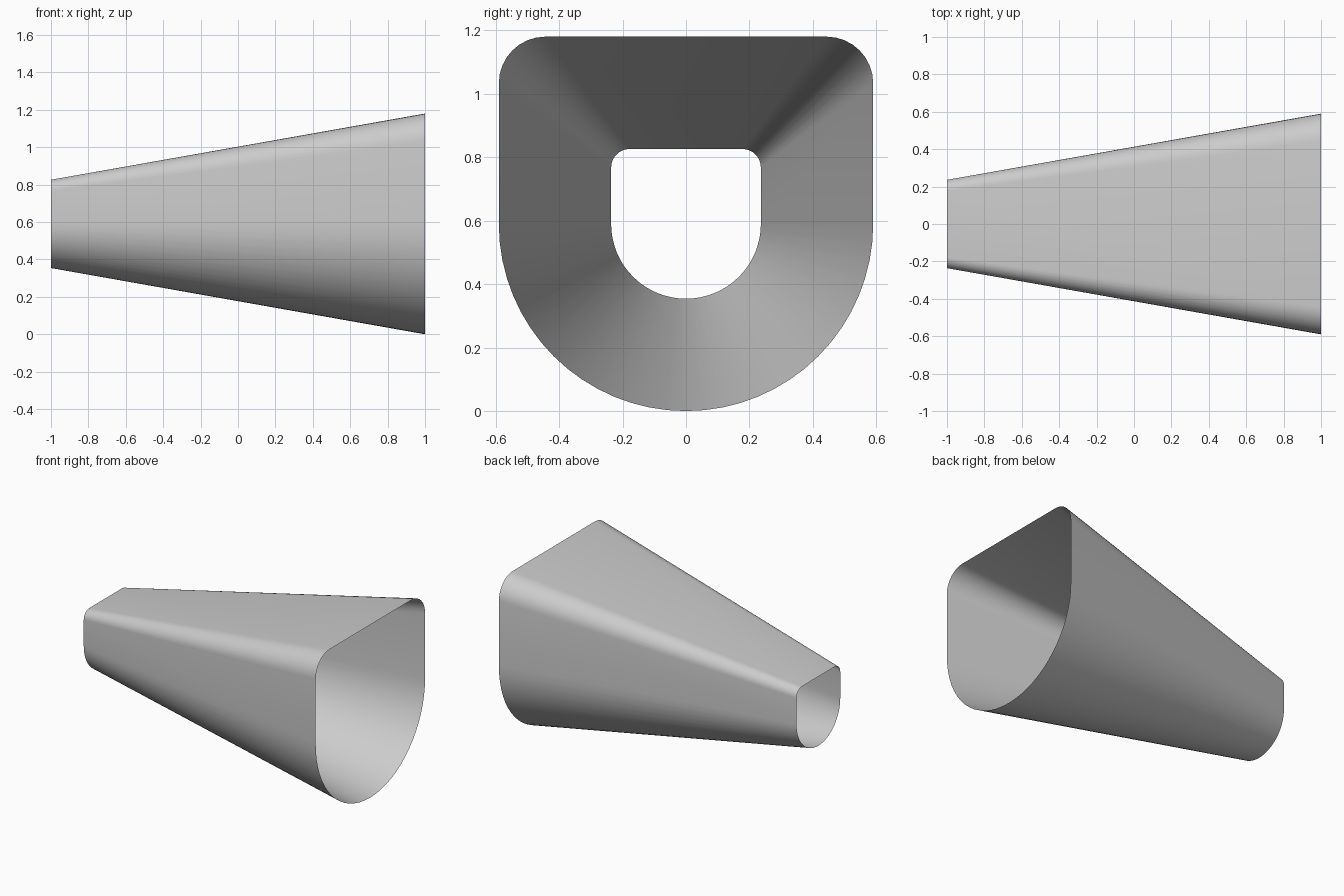
import bpy
import bmesh
from math import sin, cos, radians

cube = bpy.data.objects.get("Cube")
if cube:
    bpy.data.objects.remove(cube, do_unlink=True)

HALF = 0.59      # half width of the wide mouth, also its centre height
CORNER = 0.147   # radius of the upper corners
TAPER = 0.4      # size of the narrow mouth relative to the wide one


def arc(cy, cz, radius, start, end, steps):
    angles = [radians(start + (end - start) * i / steps) for i in range(steps + 1)]
    return [(cy + radius * cos(a), cz + radius * sin(a)) for a in angles]


# Cross-section: half-round bottom, straight sides, rounded upper corners
inner = HALF - CORNER
profile = (arc(0, 0, HALF, 180, 360, 32)
           + arc(inner, inner, CORNER, 0, 90, 8)
           + arc(-inner, inner, CORNER, 90, 180, 8))

# Grey sheet material
grey = bpy.data.materials.new("light grey")
grey.use_nodes = True
colour = (0.6, 0.6, 0.6, 1)
grey.diffuse_color = colour
grey.node_tree.nodes["Principled BSDF"].inputs["Base Color"].default_value = colour

# Open tapered shell lofted between the two mouths
bm = bmesh.new()
narrow, wide = [[bm.verts.new((x, y * s, HALF + z * s)) for y, z in profile]
                for x, s in ((-1, TAPER), (1, 1))]
for i in range(len(profile)):
    j = (i + 1) % len(profile)
    bm.faces.new((narrow[i], narrow[j], wide[j], wide[i])).smooth = True

mesh = bpy.data.meshes.new("tapered_duct")
bm.to_mesh(mesh)
bm.free()
mesh.materials.append(grey)
duct = bpy.data.objects.new("tapered_duct", mesh)
bpy.context.collection.objects.link(duct)
